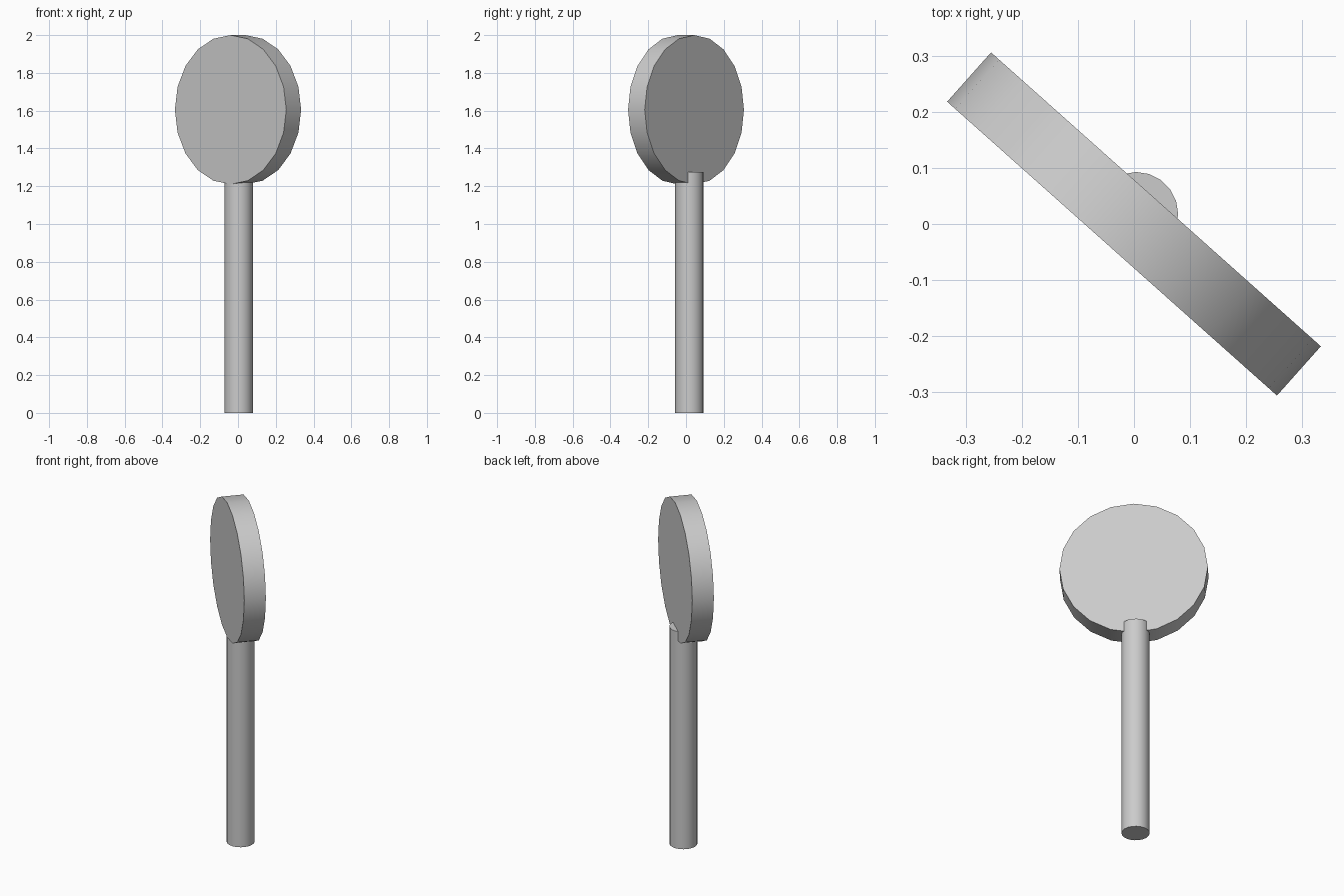
import bpy
from math import radians

if "Cube" in bpy.data.objects:
    bpy.data.objects.remove(bpy.data.objects["Cube"])


def cylinder(name, radius, depth, location, rotation=(0, 0, 0)):
    bpy.ops.mesh.primitive_cylinder_add(vertices=20, radius=radius, depth=depth,
                                        location=location, rotation=rotation)
    obj = bpy.context.object
    obj.name = name
    bpy.ops.object.shade_smooth_by_angle(angle=radians(30))
    return obj


# Upright post, its top end tucked into the back of the disc
POST_TOP = 1.275
cylinder("post", 0.075, POST_TOP, (0.004, 0.018, POST_TOP / 2))

# Round sign disc, turned so its faces look diagonally
DISC_RADIUS = 0.395
cylinder("sign_disc", DISC_RADIUS, 0.118, (0, 0, 2 - DISC_RADIUS),
         (radians(90), 0, radians(-41.7)))
